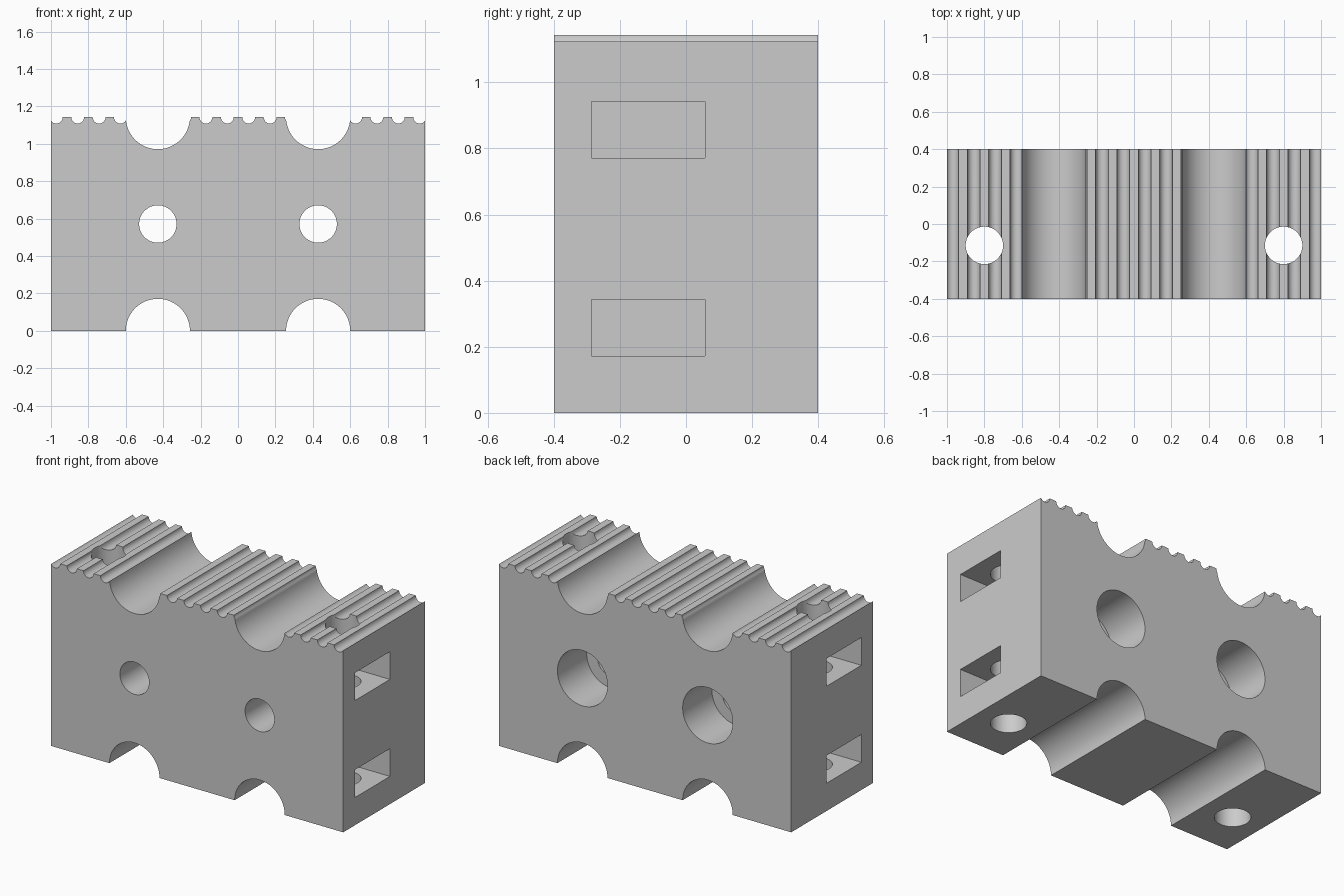
import bpy
import math

cube = bpy.data.objects.get("Cube")
if cube:
    bpy.data.objects.remove(cube, do_unlink=True)

# Everything sits on a grid of 35 steps per unit
STEP = 1 / 35
WIDTH, DEPTH, HEIGHT = 70 * STEP, 28 * STEP, 40 * STEP

grey = bpy.data.materials.new("light_grey")
grey.use_nodes = True
colour = (0.6, 0.6, 0.6, 1)
grey.diffuse_color = colour
grey.node_tree.nodes["Principled BSDF"].inputs["Base Color"].default_value = colour


def box(name, centre, size):
    bpy.ops.mesh.primitive_cube_add(size=1, location=centre)
    obj = bpy.context.object
    obj.name = name
    obj.scale = size
    bpy.ops.object.transform_apply(location=False, rotation=False, scale=True)
    return obj


def rod(name, centre, radius, length, along_y=True, sides=64):
    turn = (math.pi / 2, 0, 0) if along_y else (0, 0, 0)
    bpy.ops.mesh.primitive_cylinder_add(vertices=sides, radius=radius, depth=length,
                                        location=centre, rotation=turn)
    bpy.context.object.name = name
    return bpy.context.object


def cut(target, cutter):
    mod = target.modifiers.new("cut", "BOOLEAN")
    mod.operation = "DIFFERENCE"
    mod.solver = "EXACT"
    mod.object = cutter
    bpy.context.view_layer.objects.active = target
    bpy.ops.object.modifier_apply(modifier=mod.name)
    bpy.data.objects.remove(cutter, do_unlink=True)


block = box("clamp_block", (0, 0, HEIGHT / 2), (WIDTH, DEPTH, HEIGHT))
block.data.materials.append(grey)

# Fine grip grooves along the top
for i in range(18):
    x = (i * 4 - 34) * STEP
    cut(block, rod("grip_cutter", (x, 0, HEIGHT), 1.2 * STEP, 1, sides=24))

for side in (-1, 1):
    x = side * 15 * STEP
    # Half-round channels, top and bottom
    for z in (0, HEIGHT):
        cut(block, rod("channel_cutter", (x, 0, z), 6 * STEP, 1))

    # Through hole with a wide counterbore at the back
    cut(block, rod("bolt_cutter", (x, 0, HEIGHT / 2), 3.5 * STEP, 1))
    cut(block, rod("bore_cutter", (x, DEPTH / 2, HEIGHT / 2), 6 * STEP, 20 * STEP))

    # Vertical hole near each end
    bolt_x, bolt_y = side * 28 * STEP, -4 * STEP
    cut(block, rod("post_cutter", (bolt_x, bolt_y, HEIGHT / 2), 3.5 * STEP, 2, False))

    # Nut slots opening on the end face
    for z in (9 * STEP, 30.0 * STEP):
        slot_x = side * 32 * STEP
        cut(block, box("slot_cutter", (slot_x, bolt_y, z), (20 * STEP, 12 * STEP, 6 * STEP)))

bpy.ops.object.select_all(action="DESELECT")
block.select_set(True)
bpy.context.view_layer.objects.active = block
bpy.ops.object.shade_smooth_by_angle(angle=math.radians(30))
